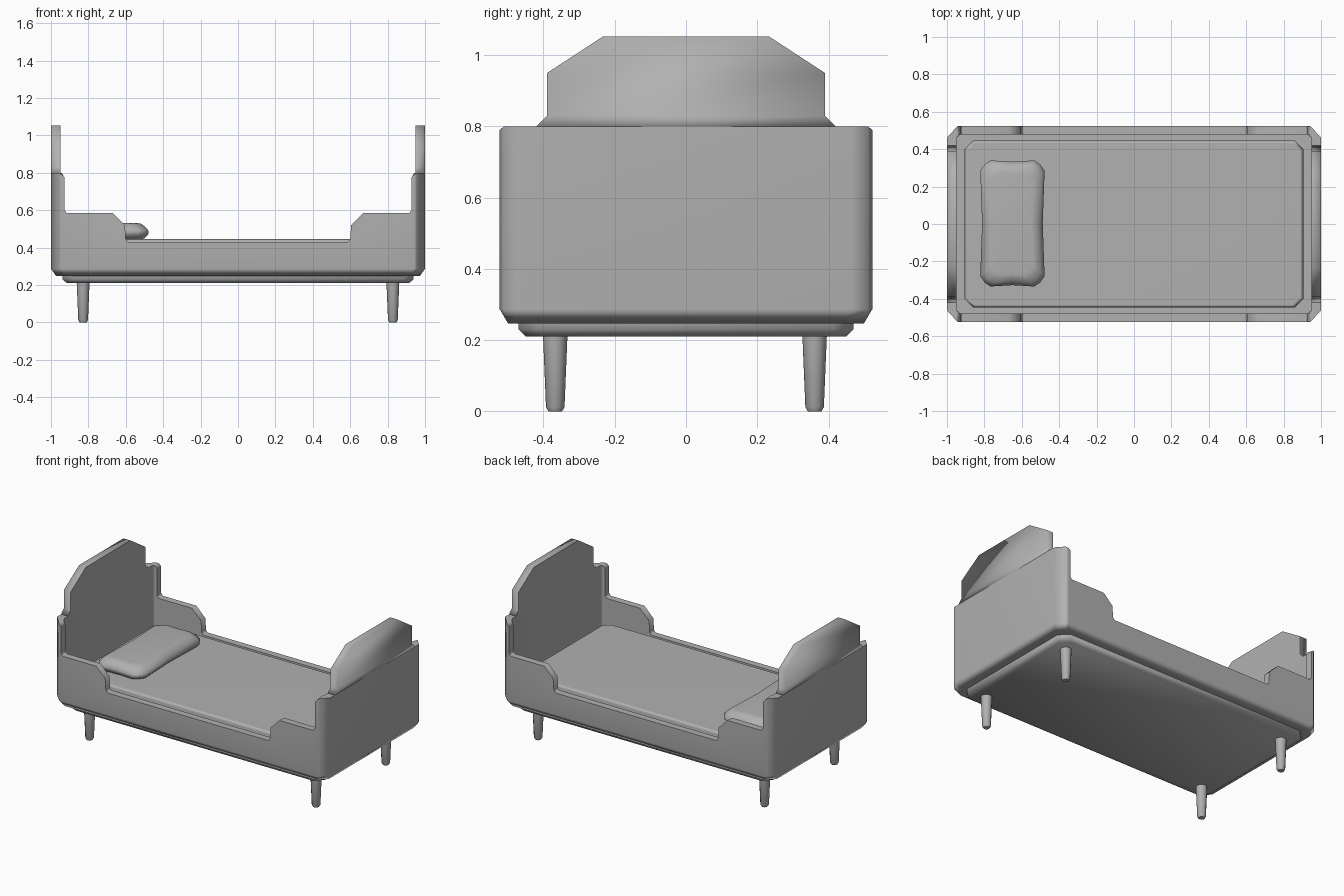
import bpy, bmesh, math

if "Cube" in bpy.data.objects:
    bpy.data.objects.remove(bpy.data.objects["Cube"])

# Mid grey shared by all parts
grey = bpy.data.materials.new("mid_grey")
grey.diffuse_color = (.44, .44, .44, 1)
grey.use_nodes = True
grey.node_tree.nodes["Principled BSDF"].inputs["Base Color"].default_value = grey.diffuse_color


def finish(bm, name, angle=35):
    bmesh.ops.remove_doubles(bm, verts=bm.verts, dist=0.0005)
    bmesh.ops.recalc_face_normals(bm, faces=bm.faces)
    me = bpy.data.meshes.new(name)
    bm.to_mesh(me)
    bm.free()
    me.materials.append(grey)
    ob = bpy.data.objects.new(name, me)
    bpy.context.collection.objects.link(ob)
    bpy.ops.object.select_all(action='DESELECT')
    ob.select_set(True)
    bpy.context.view_layer.objects.active = ob
    bpy.ops.object.shade_smooth_by_angle(angle=math.radians(angle))
    return ob


def loft(name, rings, angle=35):
    """Skin equal-length rings of points and cap both ends."""
    bm = bmesh.new()
    loops = [[bm.verts.new(p) for p in r] for r in rings]
    n = len(loops[0])
    for a, b in zip(loops, loops[1:]):
        for i in range(n):
            j = (i + 1) % n
            bm.faces.new((a[i], a[j], b[j], b[i]))
    bm.faces.new(loops[0])
    bm.faces.new(loops[-1])
    return finish(bm, name, angle)


def octagon(x, y, c, z):
    """Rectangle with cut corners."""
    return [(x, c - y, z), (x, y - c, z), (x - c, y, z), (c - x, y, z),
            (-x, y - c, z), (-x, c - y, z), (c - x, -y, z), (x - c, -y, z)]


# Bed frame: one quarter of the wall as (outer x, y), (inner x, y), top height
quarter = [
    ((1, 0), (.95, 0), .80), ((1, .462), (.95, .455), .80),
    ((.955, .511), (.943, .47), .80), ((.942, .523), (.937, .478), .79),
    ((.928, .523), (.928, .478), .775),
    ((.928, .523), (.928, .478), .60), ((.915, .523), (.915, .478), .585),
    ((.67, .523), (.67, .478), .585), ((.605, .523), (.605, .478), .52),
    ((.60, .523), (.60, .478), .445), ((.588, .523), (.588, .478), .43),
    ((0, .523), (0, .478), .43)]


def mirrored(pts, sx, sy):
    return [((o[0] * sx, o[1] * sy), (i[0] * sx, i[1] * sy), z) for o, i, z in pts]


path = (mirrored(quarter, 1, 1) + mirrored(quarter, -1, 1)[-2::-1]
        + mirrored(quarter, -1, -1)[1:] + mirrored(quarter, 1, -1)[-2:0:-1])
bm = bmesh.new()
cols = []
for (ox, oy), (ix, iy), top in path:
    bx, by = ox * .972, oy * .955
    cols.append([bm.verts.new(p) for p in (
        (bx * .5, by * .5, .247), (bx, by, .247), (ox, oy, .287), (ox, oy, top),
        (ix, iy, top), (ix, iy, .32))])
for a, b in zip(cols, cols[1:] + cols[:1]):
    for k in range(5):
        bm.faces.new((a[k], b[k], b[k + 1], a[k + 1]))
bmesh.ops.remove_doubles(bm, verts=bm.verts, dist=0.0005)
bmesh.ops.dissolve_degenerate(bm, edges=bm.edges, dist=0.0005)
bmesh.ops.dissolve_limit(bm, angle_limit=math.radians(1), verts=bm.verts, edges=bm.edges)
frame = finish(bm, "bed_frame", 60)
frame.modifiers.new("even_shading", 'WEIGHTED_NORMAL').keep_sharp = True

# Raised end panels: outer side shaded round, inner face crisp
for s, name in ((-1, "headboard_panel"), (1, "footboard_panel")):
    rows = ((.42, .80), (.39, .83), (.39, .95), (.232, 1.053))
    panel = loft(name, [[(s, -y, z), (s, y, z), (s * .95, y, z), (s * .95, -y, z)]
                        for y, z in rows], 180)
    for e in panel.data.edges:
        on_inner = all(abs(panel.data.vertices[v].co.x) < .96 for v in e.vertices)
        e.use_edge_sharp = on_inner

# Base plate under the frame
loft("base_plate", [octagon(.915, .45, .05, .21), octagon(.938, .47, .055, .23),
                    octagon(.938, .47, .055, .26)], 60)

# Slatted floor inside the frame, and the mattress on it
loft("bed_floor", [octagon(.952, .479, .02, .30), octagon(.952, .479, .02, .36)])
loft("mattress", [octagon(.905, .447, .045, .35), octagon(.905, .447, .045, .43),
                  octagon(.888, .432, .04, .446)], 60).modifiers.new(
                      "even_shading", 'WEIGHTED_NORMAL').keep_sharp = True


# Pillow with pinched sides
def pillow_ring(inset, z):
    x, y, c, p = .172 - inset, .337 - inset, .055, .01
    q = [(x, c - y), (x - p, 0), (x, y - c), (x - .025, y - .02), (x - c, y), (0, y - p * .7)]
    half = q + [(c - x, y), (.025 - x, y - .02)]
    return [(-.65 + s * a, .003 + s * b, z) for s in (1, -1) for a, b in half]


loft("pillow", [pillow_ring(i, z) for i, z in (
    (.05, .440), (.022, .450), (.002, .470), (0, .490), (.018, .510),
    (.038, .527), (.06, .531))], 60)

# Four tapered legs
for sx, nx in ((1, "right"), (-1, "left")):
    for sy, ny in ((1, "back"), (-1, "front")):
        loft(f"{ny}_{nx}_leg", [
            [(sx * .828 + r * math.cos(t * math.pi / 6),
              sy * .364 - .003 + r * math.sin(t * math.pi / 6), z) for t in range(12)]
            for r, z in ((.019, 0), (.026, .012), (.035, .23))], 60)
